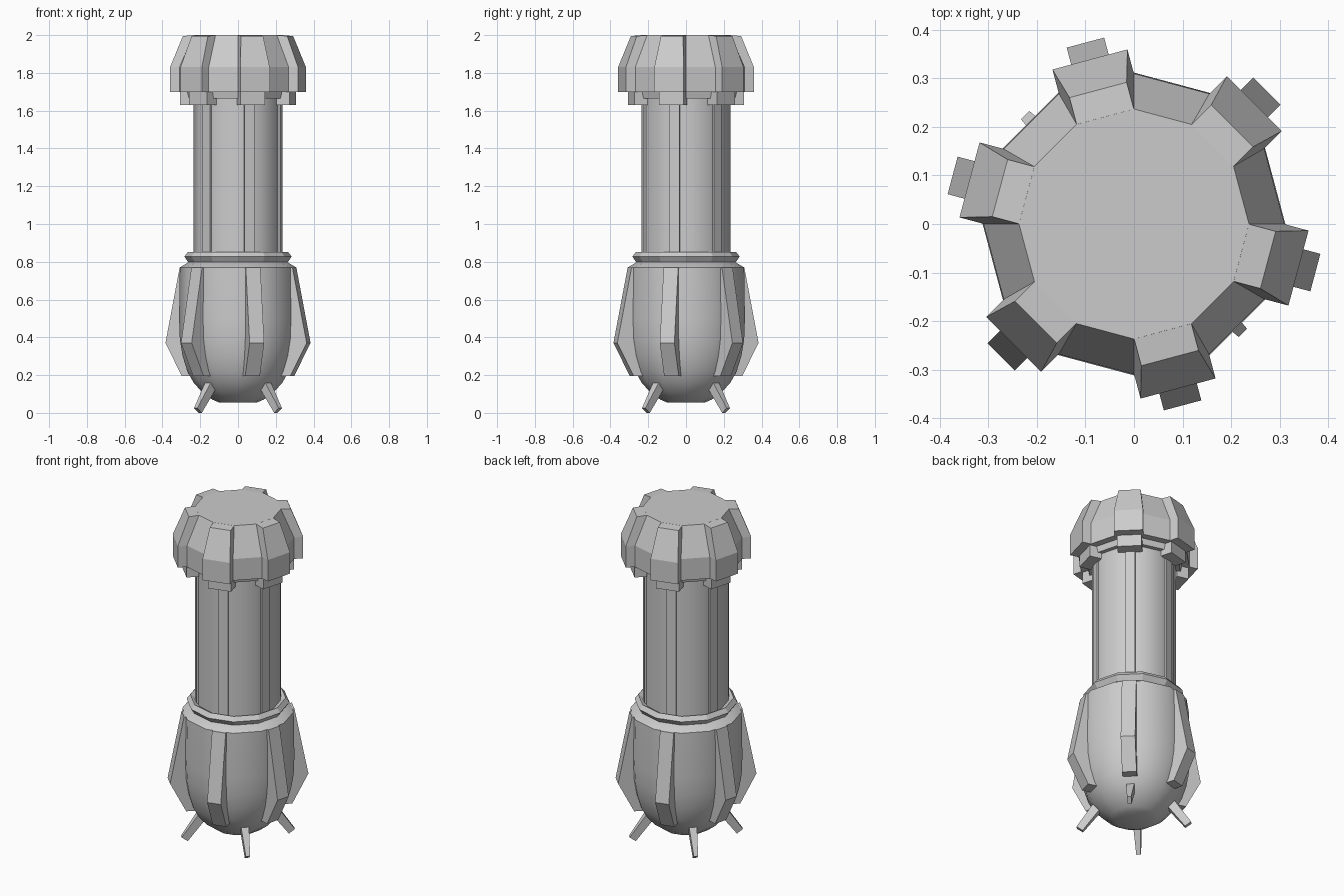
import bpy
import bmesh
import math

cube = bpy.data.objects.get("Cube")
if cube:
    bpy.data.objects.remove(cube)

grey = bpy.data.materials.new("plain grey")
grey.use_nodes = True
grey.diffuse_color = (0.6, 0.6, 0.6, 1)
grey.node_tree.nodes["Principled BSDF"].inputs["Base Color"].default_value = (0.6, 0.6, 0.6, 1)

SIDES = 12
RIB_ANGLES = [45 + 60 * k for k in range(6)]
LEG_ANGLES = [45 + 90 * k for k in range(4)]


def finish(name, bm, smooth_angle=None):
    bmesh.ops.recalc_face_normals(bm, faces=bm.faces)
    mesh = bpy.data.meshes.new(name)
    bm.to_mesh(mesh)
    bm.free()
    mesh.materials.append(grey)
    obj = bpy.data.objects.new(name, mesh)
    bpy.context.collection.objects.link(obj)
    if smooth_angle:
        bpy.ops.object.select_all(action='DESELECT')
        obj.select_set(True)
        bpy.context.view_layer.objects.active = obj
        bpy.ops.object.shade_smooth_by_angle(angle=math.radians(smooth_angle))
    return obj


def loft(bm, loops):
    """Skin a stack of closed loops and cap both ends."""
    rings = [[bm.verts.new(p) for p in loop] for loop in loops]
    n = len(rings[0])
    for a, b in zip(rings, rings[1:]):
        for i in range(n):
            j = (i + 1) % n
            bm.faces.new((a[i], a[j], b[j], b[i]))
    bm.faces.new(rings[0])
    bm.faces.new(rings[-1])


def turned(name, profile, smooth_angle=None):
    """Twelve-sided solid from (radius, z) points."""
    bm = bmesh.new()
    turns = [math.tau * i / SIDES for i in range(SIDES)]
    loft(bm, [[(r * math.cos(t), r * math.sin(t), z) for t in turns] for r, z in profile])
    return finish(name, bm, smooth_angle)


def radial(name, angles, sections):
    """Repeat a block around z; sections are (inner r, inner z, outer r, outer z, half width)."""
    bm = bmesh.new()
    for angle in angles:
        c, s = math.cos(math.radians(angle)), math.sin(math.radians(angle))
        loops = []
        for ri, zi, ro, zo, w in sections:
            corners = ((ri, -w, zi), (ro, -w, zo), (ro, w, zo), (ri, w, zi))
            loops.append([(r * c - t * s, r * s + t * c, z) for r, t, z in corners])
        loft(bm, loops)
    return finish(name, bm)


# Rounded lower body and its ribs
turned("lower_body", [(0.10, 0.055), (0.135, 0.07), (0.19, 0.11), (0.235, 0.16), (0.268, 0.22),
                      (0.293, 0.30), (0.308, 0.39), (0.312, 0.50), (0.308, 0.77), (0.25, 0.805)], 40)
radial("body_ribs", RIB_ANGLES, [(0.2, 0.195, 0.297, 0.195, 0.04),
                                 (0.2, 0.37, 0.387, 0.37, 0.04),
                                 (0.2, 0.77, 0.309, 0.77, 0.04)])

# Splayed feet
radial("feet", LEG_ANGLES, [(0.283, 0.0, 0.317, 0.025, 0.012),
                            (0.165, 0.155, 0.215, 0.175, 0.023)])

# Collar with a dished top
turned("collar", [(0.25, 0.79), (0.265, 0.80), (0.284, 0.828), (0.264, 0.853), (0.22, 0.83)])

# Shaft and its narrow strips
turned("shaft", [(0.235, 0.80), (0.235, 1.70)], 40)
radial("shaft_strips", RIB_ANGLES, [(0.18, 0.80, 0.237, 0.80, 0.027),
                                    (0.18, 1.70, 0.237, 1.70, 0.027)])

# Head: ring, lower blocks, cap and raised cap blocks
turned("head_ring", [(0.26, 1.665), (0.27, 1.71)])
radial("head_lower_blocks", RIB_ANGLES, [(0.23, 1.63, 0.30, 1.63, 0.068),
                                         (0.23, 1.72, 0.30, 1.72, 0.068)])
turned("cap", [(0.31, 1.70), (0.31, 1.83), (0.237, 2.0)])
radial("cap_blocks", RIB_ANGLES, [(0.29, 1.70, 0.351, 1.70, 0.08),
                                  (0.29, 1.83, 0.351, 1.83, 0.08),
                                  (0.225, 2.0, 0.286, 1.995, 0.061)])
